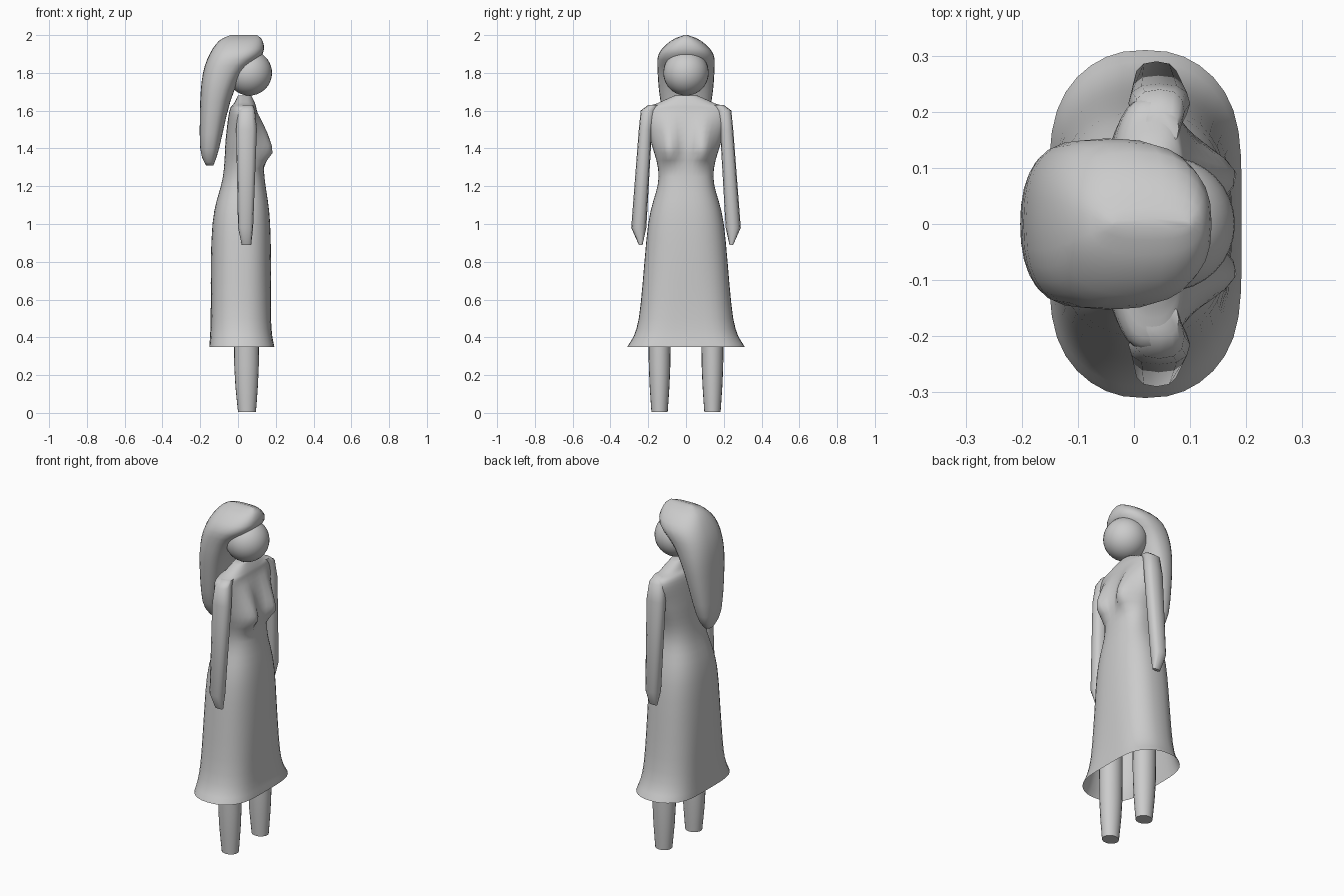
import bpy, bmesh, math
from math import cos, sin, pi, exp
from mathutils import Vector

cube = bpy.data.objects.get("Cube")
if cube:
    bpy.data.objects.remove(cube, do_unlink=True)

grey = bpy.data.materials.new("plain grey")
grey.use_nodes = True
colour = (0.6, 0.6, 0.6, 1)
grey.diffuse_color = colour
grey.node_tree.nodes["Principled BSDF"].inputs["Base Color"].default_value = colour


def finish(ob):
    """Give the part its colour and smooth shading."""
    ob.data.materials.append(grey)
    bpy.ops.object.select_all(action='DESELECT')
    ob.select_set(True)
    bpy.context.view_layer.objects.active = ob
    bpy.ops.object.shade_smooth_by_angle(angle=math.radians(60))


def refine(keys, steps):
    """Run a smooth curve through the key sections."""
    keys = [Vector(key) for key in keys]
    padded = [keys[0]] + keys + [keys[-1]]
    sections = []
    for before, start, end, after in zip(padded, padded[1:], padded[2:], padded[3:]):
        leave, arrive = (end - before) / 2, (after - start) / 2
        for step in range(steps):
            t = step / steps
            blend = t * t * (3 - 2 * t)
            sections.append(start.lerp(end, blend)
                            + leave * t * (1 - t) ** 2
                            - arrive * t * t * (1 - t))
    return sections + [keys[-1]]


def power(value, roundness):
    return math.copysign(abs(value) ** (2 / roundness), value)


def loft(name, keys, sides=24, steps=3, roundness=2.5, open_bottom=False, shape=None):
    """Skin sections of (height, back x, front x, half width, centre y)."""
    bm = bmesh.new()
    rows = []
    for z, back, front, half, centre in refine(keys, steps):
        middle, depth = (back + front) / 2, (front - back) / 2
        row = []
        for i in range(sides):
            angle = 2 * pi * i / sides
            point = (middle + depth * power(cos(angle), roundness),
                     centre + half * power(sin(angle), roundness), z)
            row.append(bm.verts.new(shape(point, angle) if shape else point))
        rows.append(row)
    for low, high in zip(rows, rows[1:]):
        for i in range(sides):
            j = (i + 1) % sides
            bm.faces.new((low[i], low[j], high[j], high[i]))
    bm.faces.new(rows[-1])
    if not open_bottom:
        bm.faces.new(rows[0][::-1])
    bmesh.ops.recalc_face_normals(bm, faces=bm.faces)
    mesh = bpy.data.meshes.new(name)
    bm.to_mesh(mesh)
    bm.free()
    ob = bpy.data.objects.new(name, mesh)
    bpy.context.collection.objects.link(ob)
    finish(ob)


def dress_shape(point, angle):
    """Bulge the bust at the front and fold the skirt towards its hem."""
    x, y, z = point
    if cos(angle) > 0:
        rise = min((z - 1.3) / 0.08, (1.6 - z) / 0.2, 1)
        x += 0.06 * max(rise, 0) * exp(-((abs(y) - 0.09) / 0.055) ** 2)
    fold = max(0.8 - z, 0) / 0.45
    x -= 0.008 * fold * cos(4 * angle) * cos(angle)
    return x, y, z


# Dress: flared hem, narrow waist, wide shoulders and a short neck
loft("dress", [
    (0.35, -0.16, 0.2, 0.31, 0),
    (0.5, -0.15, 0.18, 0.25, 0),
    (1, -0.135, 0.17, 0.2, 0),
    (1.25, -0.08, 0.14, 0.145, 0),
    (1.45, -0.065, 0.13, 0.19, 0),
    (1.6, -0.045, 0.1, 0.225, 0),
    (1.64, -0.02, 0.09, 0.15, 0),
    (1.68, 0, 0.07, 0.06, 0)],
    sides=40, steps=5, open_bottom=True, shape=dress_shape)

# Arms and legs, one pair of each
for side, label in ((1, "left"), (-1, "right")):
    loft(label + "_arm", [
        (0.89, 0.02, 0.07, 0.01, side * 0.24),
        (0.98, 0, 0.08, 0.04, side * 0.25),
        (1.5, -0.01, 0.1, 0.035, side * 0.215),
        (1.6, 0, 0.09, 0.04, side * 0.2),
        (1.63, 0.02, 0.08, 0.03, side * 0.17)],
        sides=12, steps=1)
    loft(label + "_leg", [
        (0.005, 0, 0.095, 0.043, side * 0.14),
        (0.25, -0.02, 0.11, 0.057, side * 0.14),
        (0.7, -0.02, 0.11, 0.06, side * 0.14)],
        sides=20, roundness=2)

# Head
bpy.ops.mesh.primitive_uv_sphere_add(segments=32, ring_count=20, radius=0.12,
                                     location=(0.06, 0, 1.8))
head = bpy.context.object
head.name = "head"
finish(head)

# Hair: hood over the head, sweeping back into a long tail
loft("hair", [
    (1.31, -0.17, -0.13, 0.03, 0),
    (1.4, -0.2, -0.1, 0.085, 0),
    (1.65, -0.2, -0.04, 0.135, 0),
    (1.8, -0.185, 0.03, 0.15, 0),
    (1.9, -0.15, 0.13, 0.145, 0),
    (1.97, -0.1, 0.13, 0.08, 0),
    (2, -0.04, 0.1, 0.01, 0)],
    sides=28)
